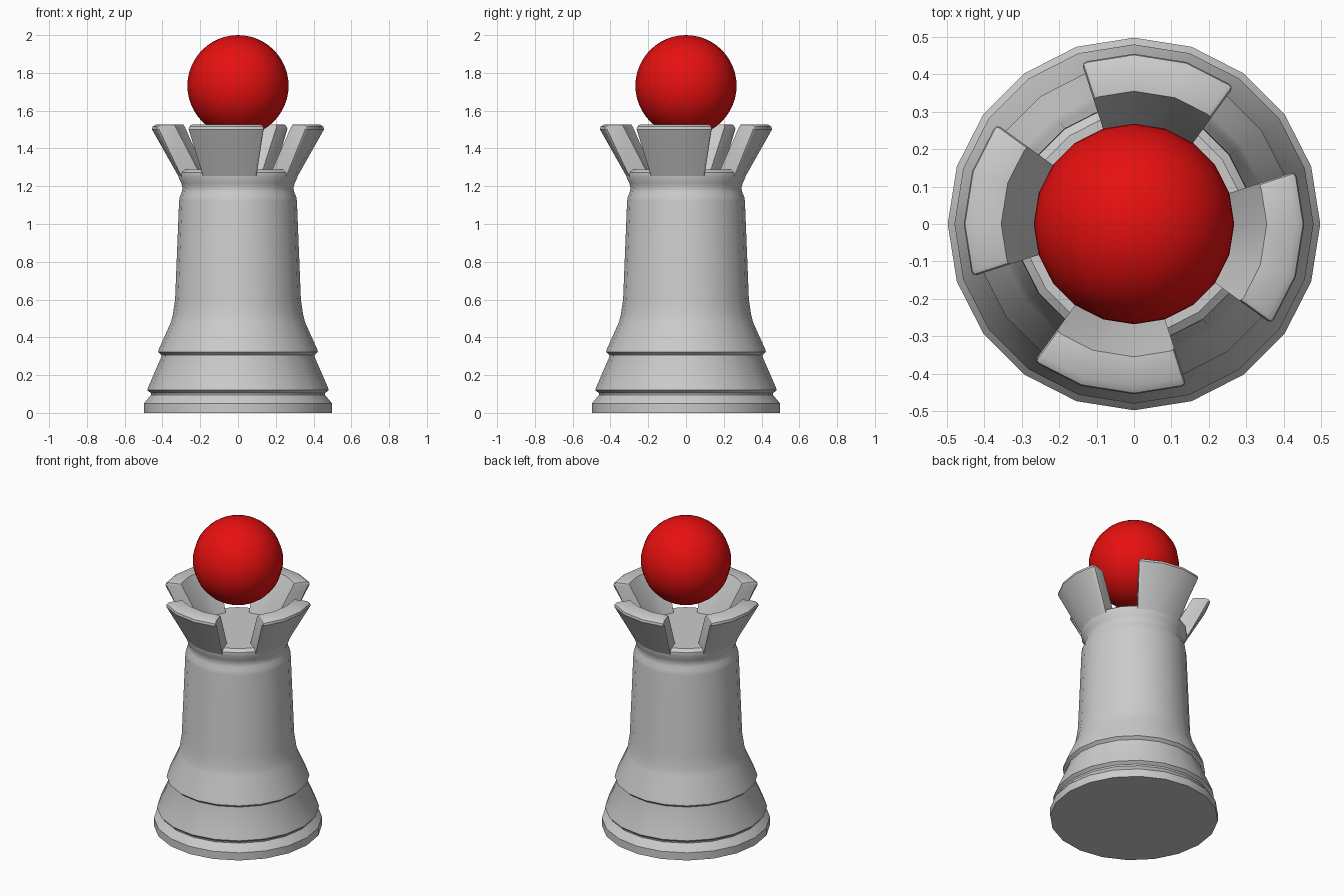
import bpy, bmesh
from math import cos, sin, radians, hypot

if "Cube" in bpy.data.objects:
    bpy.data.objects.remove(bpy.data.objects["Cube"])

SIDES = 20
STEP = 360 / SIDES


def finish(name, bm, angle=30):
    bmesh.ops.recalc_face_normals(bm, faces=bm.faces[:])
    me = bpy.data.meshes.new(name)
    bm.to_mesh(me)
    bm.free()
    ob = bpy.data.objects.new(name, me)
    bpy.context.collection.objects.link(ob)
    bpy.ops.object.select_all(action='DESELECT')
    ob.select_set(True)
    bpy.context.view_layer.objects.active = ob
    bpy.ops.object.shade_smooth_by_angle(angle=radians(angle))
    return ob


def ring_point(bm, r, z, deg):
    return bm.verts.new((r * cos(radians(deg)), r * sin(radians(deg)), z))


# Turned tower body with a flat floor inside the crown
profile = [(0.498, 0), (0.498, 0.05), (0.49, 0.06), (0.46, 0.095), (0.462, 0.105),
           (0.48, 0.12), (0.476, 0.135), (0.405, 0.298), (0.405, 0.306), (0.423, 0.322),
           (0.418, 0.34), (0.355, 0.48), (0.345, 0.52), (0.333, 0.6), (0.312, 1.12),
           (0.308, 1.145), (0.297, 1.17), (0.294, 1.19), (0.3, 1.215), (0.316, 1.25),
           (0.314, 1.272), (0.292, 1.288)]
bm = bmesh.new()
rings = [[ring_point(bm, r, z, i * STEP) for i in range(SIDES)] for r, z in profile]
for a, b in zip(rings, rings[1:]):
    for i in range(SIDES):
        j = (i + 1) % SIDES
        bm.faces.new((a[i], a[j], b[j], b[i]))
bm.faces.new(rings[0][::-1])
bm.faces.new(rings[-1])
finish("tower_body", bm)

# Four flared battlements, each three segments wide
section = [(0.288, 1.2), (0.314, 1.25), (0.455, 1.5), (0.452, 1.515), (0.432, 1.528),
           (0.355, 1.528), (0.22, 1.28), (0.2, 1.2)]
for k in range(4):
    bm = bmesh.new()
    cuts = [[ring_point(bm, r, z, k * 90 + s * STEP) for r, z in section]
            for s in (-2, -1, 0, 1)]
    n = len(section)
    for a, b in zip(cuts, cuts[1:]):
        for i in range(n):
            j = (i + 1) % n
            bm.faces.new((a[i], a[j], b[j], b[i]))
    caps = [bm.faces.new(cuts[0]), bm.faces.new(cuts[-1])]
    # soften the outer corners of both ends
    soft = []
    for f in caps:
        for e in f.edges:
            m = (e.verts[0].co + e.verts[1].co) / 2
            if hypot(m.x, m.y) > 0.37:
                soft.append(e)
    bmesh.ops.bevel(bm, geom=soft, offset=0.014, segments=2, profile=0.5, affect='EDGES')
    finish(f"battlement_{k + 1}", bm, 35)

# Red ball resting in the crown
bm = bmesh.new()
bmesh.ops.create_uvsphere(bm, u_segments=SIDES, v_segments=24, radius=0.268)
bmesh.ops.translate(bm, verts=bm.verts[:], vec=(0, 0, 1.732))
ball = finish("ball", bm, 40)
red = bpy.data.materials.new("red")
red.diffuse_color = (0.8, 0.005, 0.005, 1)
red.use_nodes = True
red.node_tree.nodes["Principled BSDF"].inputs["Base Color"].default_value = red.diffuse_color
ball.data.materials.append(red)
